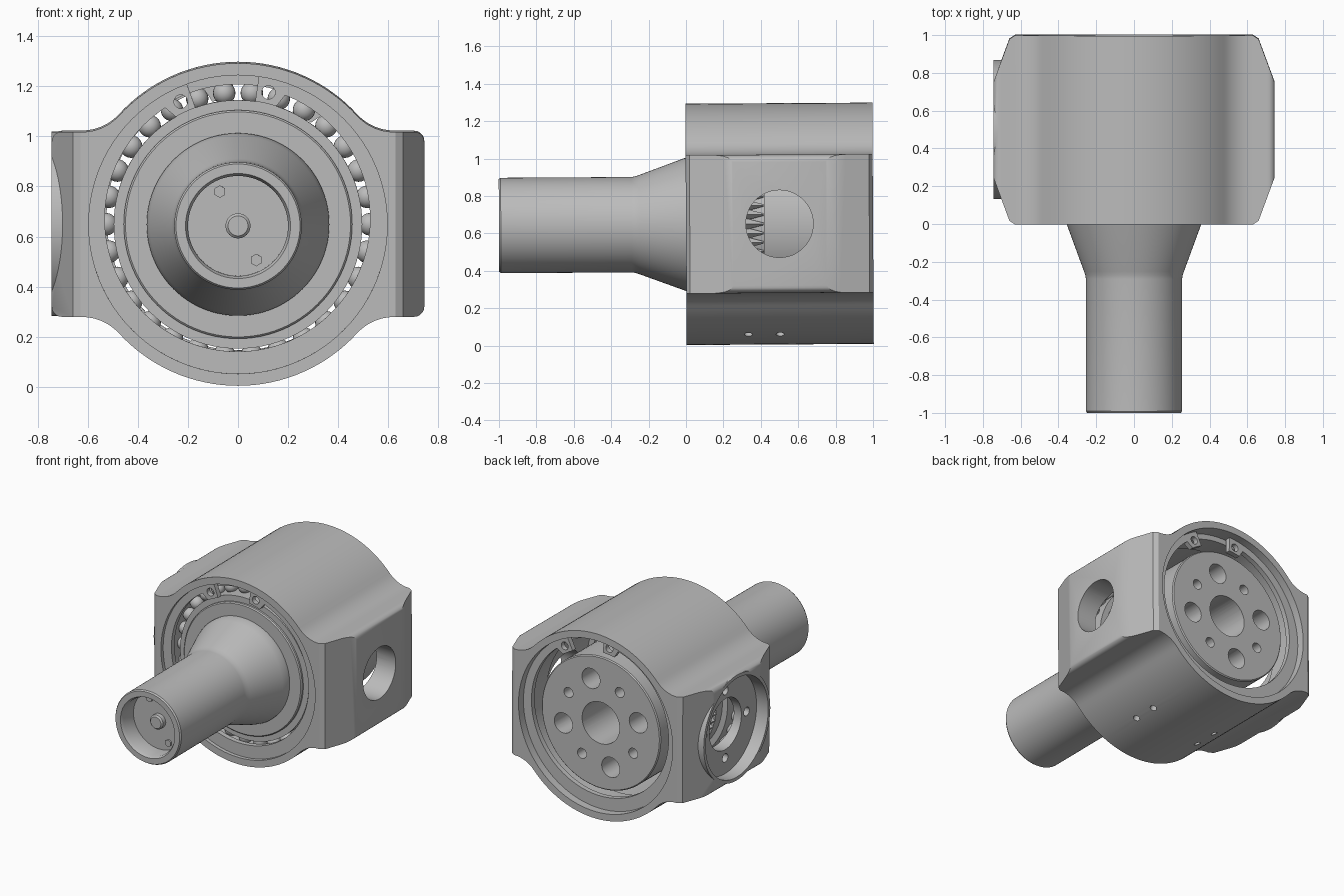
import bpy, bmesh, math
from mathutils import Matrix, Vector

cube = bpy.data.objects.get("Cube")
if cube:
    bpy.data.objects.remove(cube, do_unlink=True)

steel = bpy.data.materials.new("machined grey")
steel.use_nodes = True
steel.diffuse_color = (0.5, 0.5, 0.5, 1)
steel.node_tree.nodes["Principled BSDF"].inputs["Base Color"].default_value = (0.5, 0.5, 0.5, 1)

# Parts are modelled around the y axis, then lifted and tilted very slightly
PLACE = Matrix.Translation((0, 0, 0.648)) @ Matrix.Rotation(0.006, 4, 'X')
X, Y = Vector((1, 0, 0)), Vector((0, 1, 0))


def polar(r, deg, y=0):
    a = math.radians(deg)
    return Vector((r * math.cos(a), y, r * math.sin(a)))


def make(name, bm):
    bmesh.ops.recalc_face_normals(bm, faces=bm.faces)
    mesh = bpy.data.meshes.new(name)
    bm.to_mesh(mesh)
    bm.free()
    obj = bpy.data.objects.new(name, mesh)
    bpy.context.collection.objects.link(obj)
    return obj


def finish(obj):
    mesh = obj.data
    mesh.materials.clear()
    mesh.materials.append(steel)
    mesh.transform(PLACE)
    mesh.shade_smooth()
    mesh.set_sharp_from_angle(angle=math.radians(30))


def add_cone(bm, base, axis, r1, r2, length, sides):
    """Cone or cylinder running from base along axis."""
    axis = axis.normalized()
    turn = Vector((0, 0, 1)).rotation_difference(axis).to_matrix().to_4x4()
    bmesh.ops.create_cone(bm, cap_ends=True, segments=sides, radius1=r1, radius2=r2, depth=length,
                          matrix=Matrix.Translation(base + axis * length / 2) @ turn)


def rod(name, base, axis, r, length, sides=48):
    bm = bmesh.new()
    add_cone(bm, base, axis, r, r, length, sides)
    return make(name, bm)


def combine(obj, tool, operation='DIFFERENCE'):
    """Apply a boolean and discard the tool."""
    mod = obj.modifiers.new("cut", 'BOOLEAN')
    mod.operation, mod.solver, mod.object = operation, 'EXACT', tool
    bpy.context.view_layer.update()
    graph = bpy.context.evaluated_depsgraph_get()
    mesh = bpy.data.meshes.new_from_object(obj.evaluated_get(graph))
    obj.modifiers.clear()
    obj.data = mesh
    bpy.data.objects.remove(tool, do_unlink=True)


def drill(obj, base, axis, r, length, sides=48):
    combine(obj, rod("drill", base, axis, r, length, sides))


def lathe(name, profile, closed=False, steps=96):
    """Revolve (radius, y) points about the y axis."""
    bm = bmesh.new()
    vs = [bm.verts.new((r, y, 0)) for r, y in profile]
    pairs = list(zip(vs, vs[1:])) + ([(vs[-1], vs[0])] if closed else [])
    edges = [bm.edges.new(p) for p in pairs]
    bmesh.ops.spin(bm, geom=vs + edges, cent=(0, 0, 0), axis=Y, angle=math.tau,
                   steps=steps, use_merge=True)
    bmesh.ops.remove_doubles(bm, verts=bm.verts, dist=1e-5)
    return make(name, bm)


def ring(name, r1, r2, y1, y2):
    return lathe(name, [(r1, y1), (r2, y1), (r2, y2), (r1, y2)], closed=True)


def prism(outline, y1, y2):
    bm = bmesh.new()
    face = bm.faces.new([bm.verts.new((x, y1, z)) for x, z in outline])
    ext = bmesh.ops.extrude_face_region(bm, geom=[face])["geom"]
    bmesh.ops.translate(bm, vec=(0, y2 - y1, 0),
                        verts=[v for v in ext if isinstance(v, bmesh.types.BMVert)])
    bmesh.ops.recalc_face_normals(bm, faces=bm.faces)
    return bm


def arc(cx, cz, r, a, b, n):
    return [(cx + p.x, cz + p.z) for p in (polar(r, a + (b - a) * i / n) for i in range(n + 1))]


# Housing: round barrel blended into two side pads
FILLET, PAD = 0.2, 0.37
fx = math.sqrt((0.645 + FILLET) ** 2 - (PAD + FILLET) ** 2)
tangent = math.degrees(math.atan2(PAD + FILLET, fx))
quarter = (arc(0, 0, 0.645, 90, tangent, 16)
           + arc(fx, PAD + FILLET, FILLET, tangent + 180, 270, 8)[1:]
           + arc(0.705, 0.33, 0.04, 90, 0, 5))
right = quarter + [(x, -z) for x, z in reversed(quarter)]
outline = right + [(-x, z) for x, z in reversed(right)][1:-1]
bm = prism(outline, 0, 1)
# Slope the pads towards the front and back
for sx in (1, -1):
    for sy in (1, -1):
        for px, py, nx, ny in ((0.745, 0.25, 0.23, 0.085), (0.66, 0.48, 0.02, 0.03)):
            cut = bmesh.ops.bisect_plane(bm, geom=bm.verts[:] + bm.edges[:] + bm.faces[:],
                                         plane_co=(sx * px, 0.5 + sy * py, 0),
                                         plane_no=(sx * nx, sy * ny, 0), clear_outer=True)
            rim = [e for e in cut["geom_cut"] if isinstance(e, bmesh.types.BMEdge)]
            bmesh.ops.holes_fill(bm, edges=rim, sides=0)
housing = make("housing", bm)

# Round boss, recess, ports and bores
mid = Vector((0, 0.5, 0))
combine(housing, rod("boss", mid - X * 0.745, X, 0.368, 0.2, 72), 'UNION')
drill(housing, Vector((0, -0.1, 0)), Y, 0.597, 1.2, 96)
drill(housing, mid - X * 0.9, X, 0.345, 0.245, 72)
drill(housing, mid - X * 0.9, X, 0.177, 0.6)
drill(housing, mid + X * 0.3, X, 0.18, 0.6)
for k in range(4):
    a = math.radians(90 * k)
    drill(housing, mid + Vector((-0.8, 0.235 * math.cos(a), 0.235 * math.sin(a))), X, 0.03, 0.4, 24)
for sx in (1, -1):
    for y in (0.33, 0.5):
        d = Vector((sx * 0.4, 0, -0.915))
        drill(housing, d * 0.55 + Y * y, d, 0.022, 0.2, 20)
finish(housing)

# Output shaft with hollow nose, flared root, flange and rear hub
shaft = lathe("shaft_and_hub", [
    (0, -0.87), (0.2, -0.87), (0.2, -0.98), (0.21, -1), (0.248, -1), (0.255, -0.99),
    (0.255, -0.29), (0.258, -0.27), (0.265, -0.25), (0.353, -0.01), (0.365, 0.03),
    (0.365, 0.05), (0.45, 0.05), (0.457, 0.057), (0.457, 0.32), (0.4, 0.32), (0.4, 0.42),
    (0.46, 0.42), (0.46, 0.935), (0.453, 0.942), (0, 0.942)])
drill(shaft, Vector((0, 0.5, 0)), Y, 0.145, 0.6)
for k in range(4):
    drill(shaft, polar(0.3, 75 + 90 * k, 0.7), Y, 0.07, 0.4, 32)
    drill(shaft, polar(0.29, 30 + 90 * k, 0.75), Y, 0.035, 0.4, 24)
finish(shaft)

# Centre pin and two small keys in the nose
finish(lathe("centre_pin", [(0, -0.91), (0.04, -0.91), (0.05, -0.9), (0.05, -0.86), (0, -0.86)], steps=40))
for side, deg in (("upper", 118), ("lower", 298)):
    finish(rod(side + "_nose_key", polar(0.155, deg, -0.88), Y, 0.025, 0.02, 6))

# Crown of teeth on the back of the flange
bm = bmesh.new()
for k in range(54):
    add_cone(bm, polar(0.43, k * 360 / 54, 0.315), Y, 0.032, 0.006, 0.1, 4)
finish(make("crown_teeth", bm))

# Ball bearing and rear support ring
finish(ring("bearing_inner_race", 0.45, 0.497, 0.07, 0.25))
finish(ring("bearing_outer_race", 0.56, 0.605, 0.07, 0.25))
finish(ring("rear_support_ring", 0.56, 0.605, 0.74, 0.9))
bm = bmesh.new()
for k in range(30):
    bmesh.ops.create_uvsphere(bm, u_segments=20, v_segments=12, radius=0.045,
                              matrix=Matrix.Translation(polar(0.528, k * 12, 0.16)))
finish(make("bearing_balls", bm))


# Eccentric retaining rings with drilled ears
def retaining_ring(name, centre, y1, y2):
    outer, inner = [], []
    for i in range(14, 347, 2):
        ear = min(i, 360 - i) <= 24
        r = 0.497 if ear else 0.53 + 0.022 * math.cos(math.radians(i))
        p, q = polar(0.602, centre + i), polar(r, centre + i)
        outer.append((p.x, p.z))
        inner.append((q.x, q.z))
    clip = make(name, prism(outer + inner[::-1], y1, y2))
    for off in (-19, 19):
        drill(clip, polar(0.542, centre + off, y1 - 0.1), Y, 0.027, 0.3, 24)
    finish(clip)


retaining_ring("front_retaining_ring", 96, 0.025, 0.06)
retaining_ring("rear_retaining_ring", 78, 0.91, 0.945)
